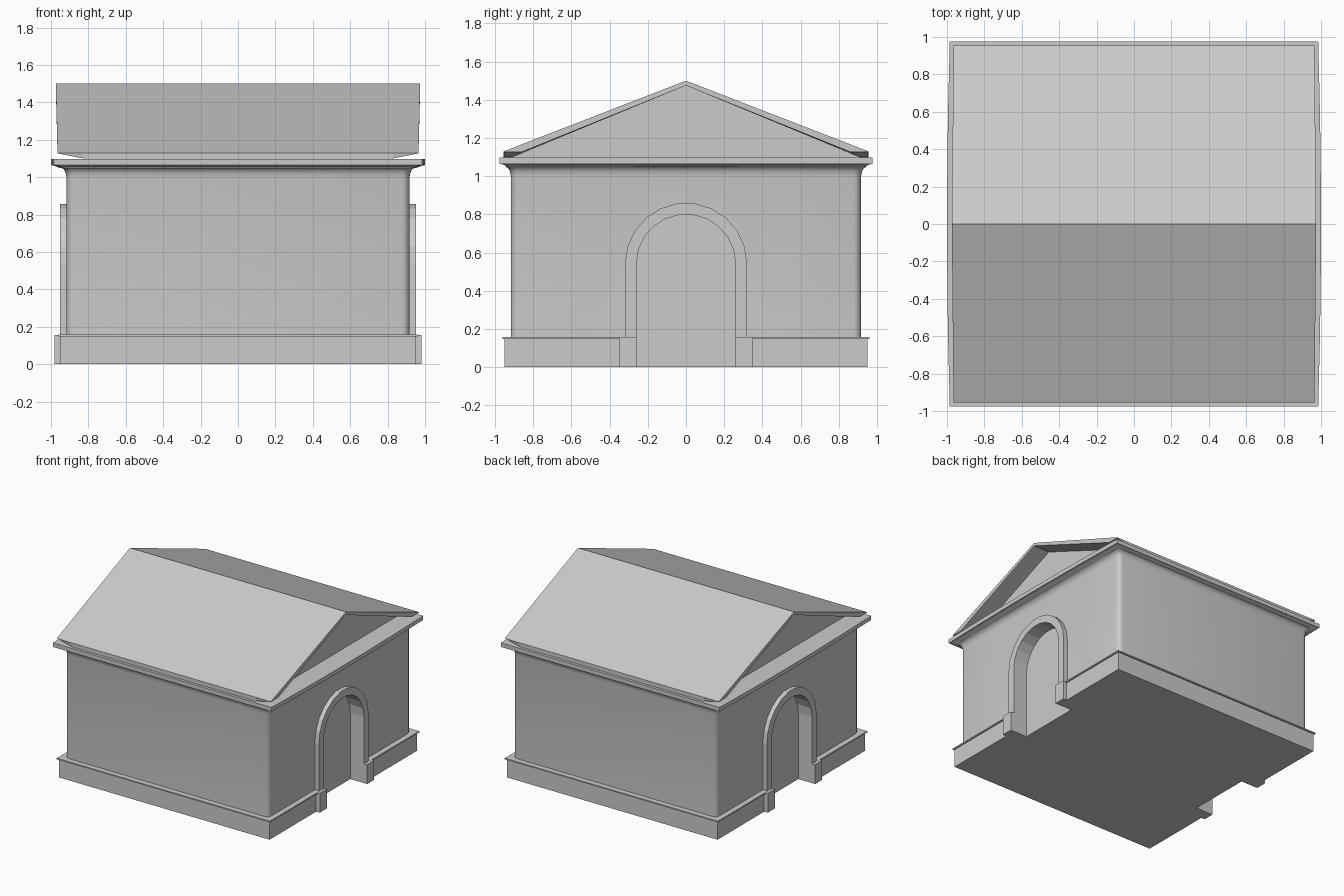
import bpy, math
from math import sin, cos, pi

if "Cube" in bpy.data.objects:
    bpy.data.objects.remove(bpy.data.objects["Cube"])


def make(name, verts, faces, smooth=False):
    me = bpy.data.meshes.new(name)
    me.from_pydata(verts, [], faces)
    ob = bpy.data.objects.new(name, me)
    bpy.context.collection.objects.link(ob)
    bpy.ops.object.select_all(action='DESELECT')
    bpy.context.view_layer.objects.active = ob
    ob.select_set(True)
    bpy.ops.object.mode_set(mode='EDIT')
    bpy.ops.mesh.select_all(action='SELECT')
    bpy.ops.mesh.normals_make_consistent(inside=False)
    bpy.ops.object.mode_set(mode='OBJECT')
    if smooth:
        bpy.ops.object.shade_smooth_by_angle(angle=math.radians(35))
    return ob


def bridge(name, rings, smooth=False):
    """Closed solid through equal-sized rings of points."""
    n = len(rings[0])
    faces = [list(range(n)), [(len(rings) - 1) * n + i for i in range(n)]]
    for k in range(len(rings) - 1):
        for i in range(n):
            j = (i + 1) % n
            faces.append([k * n + i, k * n + j, (k + 1) * n + j, (k + 1) * n + i])
    return make(name, [p for r in rings for p in r], faces, smooth)


def ring(hx, hy, z, r=0.0, bow=0.0):
    """Rectangle with optional rounded corners and bowed x sides."""
    pts = []
    steps = 4 if r else 0
    for s in (1, -1):
        for t in (-0.6, -0.2, 0.2, 0.6):
            pts.append((s * (hx - bow * t * t), s * t * hy, z))
        for q in (0, 1):
            for i in range(steps + 1):
                a = (q + i / steps if steps else 0) * pi / 2
                cx = (hx - bow - r) * (1 - 2 * q)
                pts.append((s * (cx + r * cos(a)), s * (hy - r + r * sin(a)), z))
    return pts


def arch_line(r, z0, spring=0.54, n=11):
    pts = [(r, z0)]
    pts += [(r * cos(pi * i / n), spring + r * sin(pi * i / n)) for i in range(n + 1)]
    return pts + [(-r, z0)]


def prism(name, outline, x0, x1):
    return bridge(name, [[(x, y, z) for y, z in outline] for x in (x0, x1)])


# walls with a small cove under the cornice
walls = bridge("walls", [ring(hx, hx, z, 0.04) for hx, z in
               ((0.917, 0.02), (0.917, 1.0), (0.922, 1.025), (0.932, 1.043), (0.945, 1.05), (0.945, 1.07))],
               True)

# plinth with a thin lip
plinth = bridge("plinth", [ring(hx, hx, z) for hx, z in
                ((0.95, 0), (0.95, 0.148), (0.961, 0.148), (0.961, 0.158), (0.91, 0.158))])

# cornice, gently bowed at both gable ends
bridge("cornice", [ring(hx, hy, z, 0, 0.015) for hx, hy, z in
       ((0.955, 0.935, 1.05), (0.985, 0.962, 1.062), (1.0, 0.977, 1.064), (1.0, 0.977, 1.097))])

# doorway recesses cut into walls and plinth
for s in (1, -1):
    cutter = prism("door_cutter", arch_line(0.26, -0.1), s * 0.83, s * 1.2)
    cutter.hide_render = True
    for ob in (walls, plinth):
        m = ob.modifiers.new("door", 'BOOLEAN')
        m.operation, m.solver, m.object = 'DIFFERENCE', 'EXACT', cutter
        bpy.context.view_layer.objects.active = ob
        bpy.ops.object.modifier_apply(modifier=m.name)
    bpy.data.objects.remove(cutter)

for s, end in ((1, "right"), (-1, "left")):
    # arch surround
    outline = arch_line(0.32, 0.15) + arch_line(0.26, 0.15)[::-1]
    n = len(outline)
    h = n // 2
    verts = [(x * s, y, z) for x in (0.83, 0.953) for y, z in outline]
    faces = [[b + i, b + i + 1, b + n - 2 - i, b + n - 1 - i] for b in (0, n) for i in range(h - 1)]
    faces += [[i, (i + 1) % n, n + (i + 1) % n, n + i] for i in range(n)]
    make(end + "_arch_surround", verts, faces)
    for t, side in ((1, "back"), (-1, "front")):
        # foot block of the arch
        prism(f"{end}_{side}_foot_block",
              [(t * 0.26, 0), (t * 0.35, 0), (t * 0.35, 0.157), (t * 0.26, 0.157)], s * 0.83, s * 0.982)
        # sloping roof overhang at the gable
        inner = [(0.83, 0, 1.5), (0.83, 0.955, 1.13), (0.83, 0.955, 1.10), (0.83, 0.91, 1.10), (0.83, 0, 1.475)]
        outer = [(0.974, 0, 1.5), (0.965, 0.955, 1.13), (0.965, 0.95, 1.127), (0.965, 0.86, 1.127), (0.974, 0, 1.475)]
        bridge(f"{end}_{side}_roof_overhang",
               [[(s * x, t * y, z) for x, y, z in r] for r in (inner, outer)])

# roof body; its ends are the recessed gable panels
prism("roof", [(-0.955, 1.095), (-0.955, 1.13), (0, 1.5), (0.955, 1.13), (0.955, 1.095)], -0.83, 0.83)
